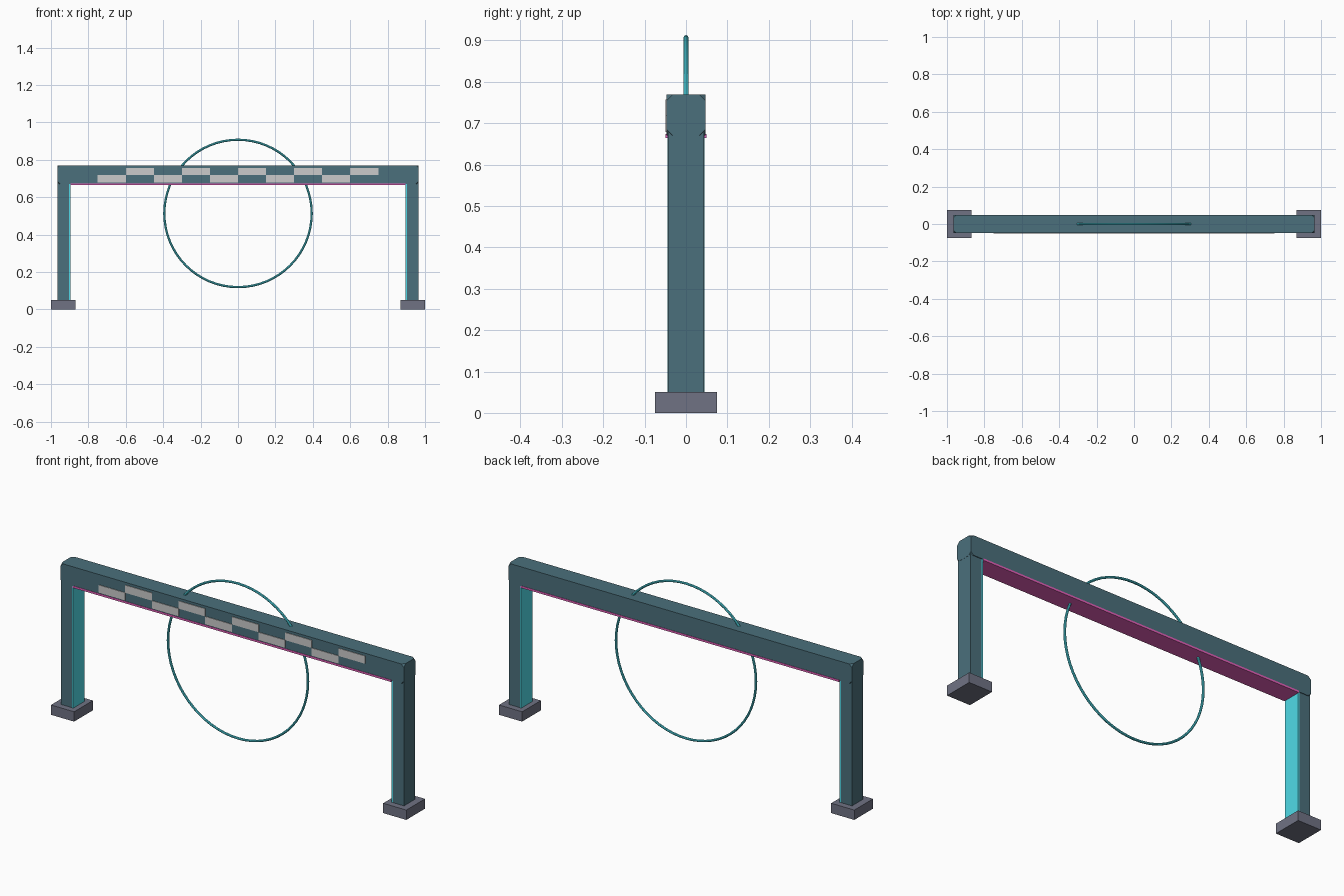
import bpy, bmesh

if "Cube" in bpy.data.objects:
    bpy.data.objects.remove(bpy.data.objects["Cube"])


def material(name, rgb):
    m = bpy.data.materials.new(name)
    m.diffuse_color = (*rgb, 1)
    m.use_nodes = True
    m.node_tree.nodes["Principled BSDF"].inputs["Base Color"].default_value = m.diffuse_color
    return m


TEAL = material("frame_teal", (0.07, 0.16, 0.20))
CYAN = material("glow_cyan", (0.08, 0.70, 0.80))
PINK = material("glow_pink", (0.80, 0.12, 0.50))
GREY = material("footing_grey", (0.16, 0.17, 0.23))
WHITE = material("checker_white", (0.75, 0.75, 0.75))


def box(name, x, y, z, mat, corner=0.0):
    """Box from (min, max) ranges, optionally with clipped corners."""
    bm = bmesh.new()
    bmesh.ops.create_cube(bm, size=1)
    for v in bm.verts:
        v.co = [r[0] + (c + 0.5) * (r[1] - r[0]) for c, r in zip(v.co, (x, y, z))]
    if corner:
        bmesh.ops.bevel(bm, geom=bm.verts[:], offset=corner, offset_type='OFFSET',
                        segments=1, profile=0.5, affect='VERTICES')
    me = bpy.data.meshes.new(name)
    bm.to_mesh(me)
    bm.free()
    ob = bpy.data.objects.new(name, me)
    bpy.context.collection.objects.link(ob)
    me.materials.append(mat)
    return ob


# Footings, posts and inner light strips on both sides
for side, s in (("left", -1), ("right", 1)):
    def span(a, b):
        return tuple(sorted((s * a, s * b)))
    box(side + "_footing", span(0.87, 1.0), (-0.075, 0.075), (0, 0.05), GREY)
    box(side + "_post", span(0.903, 0.965), (-0.0435, 0.0435), (0.048, 0.70), TEAL)
    box(side + "_post_light", span(0.896, 0.904), (-0.045, 0.045), (0.048, 0.672), CYAN)

# Cross beam with clipped corners and light strip beneath
box("cross_beam", (-0.966, 0.966), (-0.047, 0.047), (0.67, 0.77), TEAL, 0.015)
box("beam_light", (-0.896, 0.896), (-0.049, 0.049), (0.664, 0.674), PINK)

# Checker tiles on the front of the beam
for i in range(10):
    x = -0.75 + 0.15 * i
    z = 0.679 + 0.039 * (i % 2)
    box(f"checker_tile_{i + 1}", (x, x + 0.15), (-0.050, -0.044), (z, z + 0.039), WHITE)

# Upright ring passing through the beam
bpy.ops.mesh.primitive_torus_add(major_segments=64, minor_segments=8, major_radius=0.394,
                                 minor_radius=0.006, location=(0, 0, 0.513),
                                 rotation=(1.5707963, 0, 0))
ring = bpy.context.object
ring.name = "gate_ring"
ring.data.materials.append(CYAN)
bpy.ops.object.shade_smooth_by_angle()
